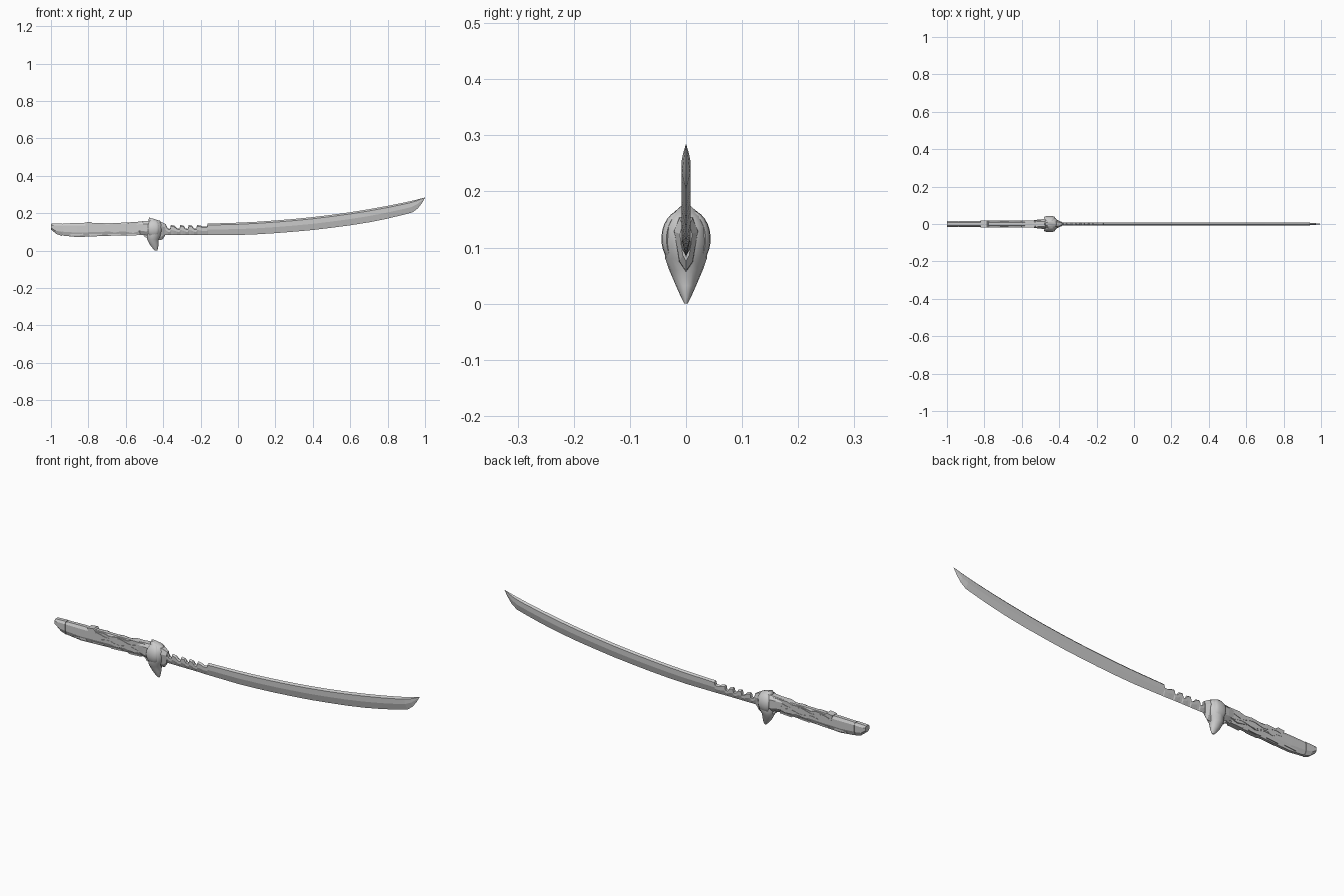
import bpy, bmesh, math


def loft(name, rings, smooth=False):
    """Skin a list of equal-length point loops and cap both ends."""
    bm = bmesh.new()
    vs = [[bm.verts.new(p) for p in r] for r in rings]
    n = len(rings[0])
    for a, b in zip(vs, vs[1:]):
        for i in range(n):
            j = (i + 1) % n
            bm.faces.new((a[i], a[j], b[j], b[i]))
    bm.faces.new(vs[0][::-1])
    bm.faces.new(vs[-1])
    bmesh.ops.recalc_face_normals(bm, faces=bm.faces)
    me = bpy.data.meshes.new(name)
    bm.to_mesh(me)
    bm.free()
    ob = bpy.data.objects.new(name, me)
    bpy.context.collection.objects.link(ob)
    if smooth:
        bpy.ops.object.select_all(action='DESELECT')
        ob.select_set(True)
        bpy.context.view_layer.objects.active = ob
        bpy.ops.object.shade_smooth_by_angle(angle=math.radians(40))
    return ob


def bar(name, section, stations):
    """Loft along x. Station: x_top, z_top, x_bottom, z_bottom, width scale.
    Section: (y, v) on the +y side, v running 0 at top to 1 at bottom."""
    loop = section + [(-y, v) for y, v in reversed(section) if y > 1e-6]
    return loft(name, [[(xt + (xb - xt) * v, y * w, zt + (zb - zt) * v)
                        for y, v in loop] for xt, zt, xb, zb, w in stations])


def plate(name, outline, h, inset=0.0):
    """Side-view outline extruded through the handle to half width h."""
    return loft(name, [[(x, y, z) for x, z in outline] for y in (-h, h)])


# Blade: saw-notched root, then a long upward curve to the point
blade = [(-.42, .138, -.42, .084, 1), (-.385, .138, -.39, .084, 1)]
for x in (-.355, -.305, -.26, -.215):
    blade += [(x - .022, .119, x - .02, .084, 1), (x - .008, .116, x - .008, .084, 1),
              (x - .004, .137, x - .002, .084, 1), (x + .014, .134, x + .008, .084, 1)]
blade += [(-.19, .128, -.185, .083, 1), (-.165, .128, -.165, .083, 1), (-.163, .144, -.16, .083, 1)]
blade += [(x, zt, x, zb, 1) for x, zt, zb in (
    (0, .149, .083), (.1, .154, .087), (.2, .161, .093), (.3, .169, .101), (.4, .179, .110),
    (.5, .191, .122), (.6, .205, .135), (.7, .221, .151), (.8, .239, .171))]
blade += [(.88, .255, .875, .189, 1), (.92, .264, .933, .204, .95),
          (.955, .272, .962, .226, .7), (.98, .279, .985, .256, .35), (1, .284, 1, .282, .05)]
bar("blade", [(0, 0), (.008, .13), (.008, .52), (0, 1)], blade)

# Handle core with angled butt end
grip_section = [(.009, 0), (.016, .18), (.016, .68), (.007, 1)]
bar("handle", grip_section, [
    (-.938, .145, -.938, .08, .95), (-.86, .147, -.86, .072, 1),
    (-.72, .148, -.72, .078, 1), (-.44, .15, -.44, .086, 1)])
bar("pommel", grip_section, [
    (-1, .143, -1, .112, 1), (-.99, .144, -.97, .088, 1.02), (-.942, .146, -.942, .079, 1.02)])
bar("pommel_band", grip_section, [
    (-.942, .143, -.942, .083, .88), (-.936, .143, -.936, .083, .88)])

# Carved relief on both sides of the handle
plate("relief_panel", [
    (-.82, .150), (-.785, .154), (-.775, .143), (-.73, .146), (-.70, .139), (-.64, .147),
    (-.60, .143), (-.57, .153), (-.48, .153), (-.48, .096), (-.53, .103), (-.56, .094),
    (-.62, .104), (-.66, .096), (-.71, .107), (-.76, .102), (-.775, .115), (-.81, .118)], .0175)


def wave(name, x0, x1, z, amp, cycles, thick, h):
    top, low = [], []
    for i in range(19):
        t = i / 18
        x = x0 + (x1 - x0) * t
        c = z + amp * math.sin(t * cycles * math.tau)
        w = thick * math.sin(math.pi * (.1 + .8 * t))
        top.append((x, c + w))
        low.append((x, c - w))
    return plate(name, top + low[::-1], h)


wave("relief_ridge_upper", -.80, -.49, .130, .006, 2.5, .006, .0195)
wave("relief_ridge_lower", -.74, -.49, .110, .005, 2.0, .005, .019)
for i in range(4):
    x = -.90 + i * .10
    plate("underside_rib", [(x, .087), (x + .07, .090), (x + .075, .083), (x + .01, .079)], .0135)
plate("guard_hook", [(-.53, .092), (-.505, .09), (-.498, .072), (-.482, .066),
                     (-.478, .085), (-.49, .1), (-.52, .1)], .012)

# Guard: teardrop shell ending in a downward spur, lofted along z
def oval(x0, x1, hy, z, tilt=0):
    cx, hx = (x0 + x1) / 2, (x1 - x0) / 2
    return [(cx + hx * math.cos(a), hy * math.sin(a), z - tilt * math.cos(a))
            for a in (math.tau * i / 16 for i in range(16))]


loft("guard", [oval(*s) for s in (
    (-.475, -.417, .012, .168, .009), (-.478, -.412, .026, .158, .007),
    (-.480, -.404, .036, .138), (-.484, -.404, .039, .108), (-.488, -.412, .037, .080),
    (-.486, -.424, .030, .060), (-.472, -.425, .018, .032), (-.456, -.428, .009, .012),
    (-.444, -.432, .003, 0))], True)

# Crescent bulges on either side of the guard
for side in (-1, 1):
    rings = []
    for i in range(13):
        t = i / 12
        a = math.radians(-62 + 134 * t)
        w = math.sin(math.pi * (.06 + .88 * t)) ** .6
        ring = []
        for k in range(12):
            b = math.tau * k / 12
            r = .009 * w * math.sin(b)
            ring.append((-.452 + .030 * w * math.cos(b),
                         side * (.035 + r) * math.cos(a),
                         .115 + (.051 + r) * math.sin(a)))
        rings.append(ring)
    loft("guard_crescent", rings, True)

# Faceted collars in front of and behind the guard
collar = [(.012, 0), (.022, .25), (.012, .82), (0, 1)]
bar("front_collar", collar, [(-.44, .158, -.44, .056, 1.1), (-.408, .152, -.405, .058, .95),
                             (-.385, .140, -.392, .075, .5)])
bar("rear_collar", [(.012, 0), (.022, .2), (.022, .7), (.008, 1)], [
    (-.545, .153, -.53, .088, .85), (-.51, .157, -.505, .082, 1.1), (-.46, .16, -.46, .07, 1.3)])
